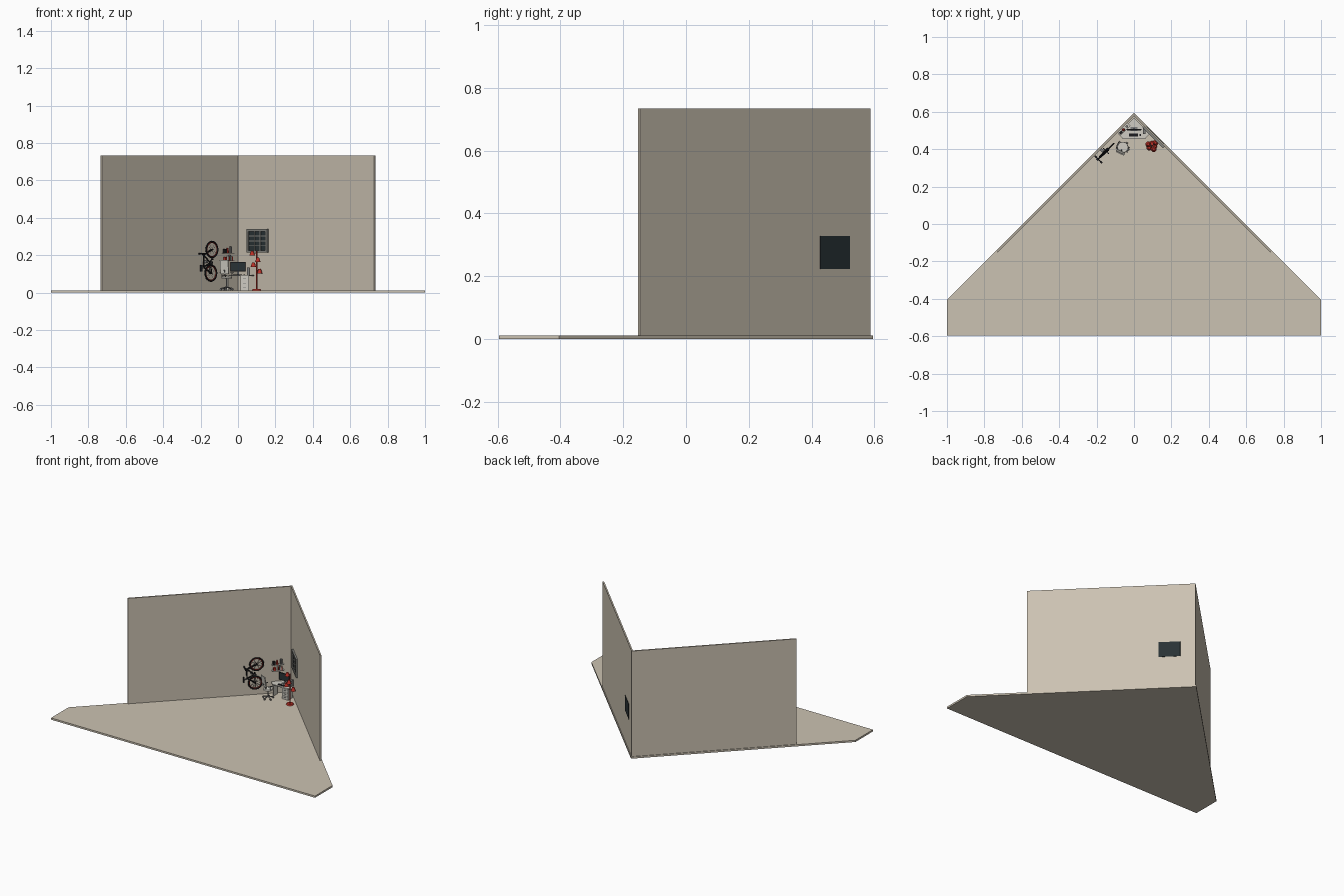
import bpy, bmesh
from math import radians, cos, sin, pi
from mathutils import Matrix, Vector

cube = bpy.data.objects.get("Cube")
if cube:
    bpy.data.objects.remove(cube)


def material(name, rgb):
    m = bpy.data.materials.new(name)
    m.use_nodes = True
    m.diffuse_color = (*rgb, 1)
    m.node_tree.nodes["Principled BSDF"].inputs["Base Color"].default_value = (*rgb, 1)
    return m


STONE = material("warm beige", (0.60, 0.54, 0.445))
GLASS = material("dark glass", (0.022, 0.032, 0.036))
FRAME = material("window grey", (0.23, 0.23, 0.21))
BLACK = material("black", (0.012, 0.012, 0.014))
RED = material("red", (0.5, 0.03, 0.02))
WHITE = material("off white", (0.62, 0.6, 0.54))
METAL = material("metal grey", (0.2, 0.2, 0.2))

# Local frames: x runs along a wall, y points into the room
APEX = 0.575
WORLD = Matrix.Identity(4)
CORNER = Matrix.Translation((0, APEX, 0))
LEFT_SIDE = CORNER @ Matrix.Rotation(radians(225), 4, "Z")
WINDOW_SIDE = CORNER @ Matrix.Rotation(radians(135), 4, "Z")


class Part:
    """One named object gathered from simple solids."""

    def __init__(self, name, frame=WORLD):
        self.name, self.frame = name, frame
        self.bm, self.mats = bmesh.new(), []

    def paint(self, verts, mat):
        if mat not in self.mats:
            self.mats.append(mat)
        for f in {f for v in verts for f in v.link_faces}:
            f.material_index = self.mats.index(mat)

    def box(self, center, size, mat, turn=0):
        m = Matrix.Translation(center) @ Matrix.Rotation(radians(turn), 4, "X") @ Matrix.Diagonal((*size, 1))
        self.paint(bmesh.ops.create_cube(self.bm, size=1, matrix=m)["verts"], mat)

    def rod(self, a, b, r, mat, r2=None, sides=10):
        a, b = Vector(a), Vector(b)
        m = Matrix.Translation((a + b) / 2) @ (b - a).to_track_quat("Z", "Y").to_matrix().to_4x4()
        made = bmesh.ops.create_cone(self.bm, cap_ends=True, segments=sides, radius1=r,
                                     radius2=r if r2 is None else r2, depth=(b - a).length, matrix=m)
        self.paint(made["verts"], mat)

    def ring(self, center, radius, tube, mat, n=28, k=6):
        # torus standing in the local xz plane
        c = Vector(center)
        rows = []
        for i in range(n):
            t = 2 * pi * i / n
            out = Vector((cos(t), 0, sin(t)))
            rows.append([self.bm.verts.new(c + out * (radius + tube * cos(2 * pi * j / k))
                                           + Vector((0, tube * sin(2 * pi * j / k), 0))) for j in range(k)])
        for i in range(n):
            p, q = rows[i], rows[(i + 1) % n]
            for j in range(k):
                self.bm.faces.new((p[j], q[j], q[(j + 1) % k], p[(j + 1) % k]))
        self.paint([v for row in rows for v in row], mat)

    def prism(self, outline, z0, z1, mat):
        low = [self.bm.verts.new((x, y, z0)) for x, y in outline]
        face = self.bm.faces.new(low)
        up = bmesh.ops.extrude_face_region(self.bm, geom=[face])["geom"]
        top = [g for g in up if isinstance(g, bmesh.types.BMVert)]
        bmesh.ops.translate(self.bm, verts=top, vec=(0, 0, z1 - z0))
        self.paint(low + top, mat)

    def done(self, smooth=False):
        bmesh.ops.recalc_face_normals(self.bm, faces=self.bm.faces[:])
        mesh = bpy.data.meshes.new(self.name)
        self.bm.to_mesh(mesh)
        self.bm.free()
        for m in self.mats:
            mesh.materials.append(m)
        ob = bpy.data.objects.new(self.name, mesh)
        ob.matrix_world = self.frame
        bpy.context.collection.objects.link(ob)
        if smooth:
            bpy.ops.object.select_all(action="DESELECT")
            ob.select_set(True)
            bpy.context.view_layer.objects.active = ob
            bpy.ops.object.shade_smooth_by_angle(angle=radians(40))


# Floor and corner walls
FLOOR = 0.012
p = Part("floor")
p.prism([(0, 0.595), (1, -0.405), (1, -0.595), (-1, -0.595), (-1, -0.405)], 0, FLOOR, STONE)
p.done()
p = Part("walls")
p.prism([(0, 0.588), (0.734, -0.146), (0.7275, -0.1525), (0, APEX),
         (-0.7275, -0.1525), (-0.734, -0.146)], FLOOR, 0.734, STONE)
p.done()

# Window: glass through the wall, frame and bars inside
p = Part("window", WINDOW_SIDE)
wx, wz = -0.152, 0.276
p.box((wx, -0.004, wz), (0.134, 0.014, 0.104), GLASS)
for s in (-1, 1):
    p.box((wx + s * 0.071, 0.005, wz), (0.013, 0.012, 0.126), FRAME)
    p.box((wx, 0.005, wz + s * 0.057), (0.155, 0.012, 0.012), FRAME)
    p.box((wx + s * 0.022, 0.004, wz), (0.005, 0.007, 0.104), FRAME)
for i in (-1, 0, 1):
    p.box((wx, 0.004, wz + i * 0.026), (0.134, 0.006, 0.004), FRAME)
p.done()

# Corner desk with drawers
p = Part("desk")
p.prism([(0, 0.568), (0.085, 0.483), (0.06, 0.455), (-0.06, 0.455), (-0.085, 0.483)], 0.088, 0.094, WHITE)
p.box((0.035, 0.485, 0.05), (0.045, 0.05, 0.076), WHITE)
for i in range(3):
    p.box((0.035, 0.459, 0.026 + i * 0.024), (0.039, 0.003, 0.02), WHITE)
    p.box((0.035, 0.4565, 0.026 + i * 0.024), (0.014, 0.003, 0.003), METAL)
p.box((-0.055, 0.48, 0.05), (0.006, 0.04, 0.076), WHITE)
p.done()

# Computer
p = Part("computer")
p.box((0, 0.505, 0.138), (0.08, 0.006, 0.05), BLACK)
p.box((0, 0.5015, 0.139), (0.074, 0.002, 0.044), GLASS)
p.box((0, 0.512, 0.108), (0.01, 0.005, 0.03), METAL)
p.box((0, 0.508, 0.0955), (0.036, 0.022, 0.003), METAL)
p.box((-0.003, 0.475, 0.0955), (0.05, 0.016, 0.003), BLACK)
p.box((0.034, 0.475, 0.0955), (0.007, 0.011, 0.004), BLACK)
p.box((0.055, 0.497, 0.114), (0.014, 0.03, 0.04), METAL)
p.done()

# Wall shelves with small objects
p = Part("wall_shelf", LEFT_SIDE)
for z in (0.17, 0.21):
    p.box((0.085, 0.011, z), (0.075, 0.022, 0.004), WHITE)
for i in range(5):
    h = 0.02 + 0.004 * (i % 3)
    p.box((0.06 + i * 0.007, 0.011, 0.172 + h / 2), (0.005, 0.015, h), (RED, WHITE, METAL)[i % 3])
p.box((0.107, 0.011, 0.181), (0.014, 0.014, 0.018), RED)
p.rod((0.065, 0.011, 0.212), (0.065, 0.011, 0.245), 0.007, METAL)
p.rod((0.09, 0.011, 0.212), (0.09, 0.011, 0.238), 0.008, RED, 0.005)
p.box((0.11, 0.011, 0.222), (0.016, 0.014, 0.02), BLACK)
p.done()

# Swivel chair facing the desk
p = Part("chair", Matrix.Translation((-0.06, 0.41, 0)) @ Matrix.Rotation(radians(-25), 4, "Z"))
for i in range(5):
    t = 2 * pi * i / 5
    x, y = 0.032 * cos(t), 0.032 * sin(t)
    p.rod((0, 0, 0.03), (x, y, 0.022), 0.003, METAL)
    p.rod((x, y - 0.003, 0.018), (x, y + 0.003, 0.018), 0.006, METAL)
p.rod((0, 0, 0.025), (0, 0, 0.074), 0.004, METAL)
p.rod((0, 0, 0.074), (0, 0, 0.083), 0.03, WHITE, 0.028, 20)
p.rod((0, -0.012, 0.074), (0, -0.032, 0.12), 0.003, METAL)
p.box((0, -0.03, 0.137), (0.048, 0.006, 0.075), WHITE, 8)
for s in (-1, 1):
    p.rod((s * 0.028, 0, 0.078), (s * 0.031, 0, 0.105), 0.002, METAL)
    p.box((s * 0.031, 0, 0.106), (0.006, 0.034, 0.004), METAL)
p.done(True)

# Bicycle hung upright on the wall, front wheel on top
p = Part("bicycle", LEFT_SIDE)
V = 0.025
rear, front, crank = (0.23, V, 0.104), (0.222, V, 0.23), (0.236, V, 0.16)
seat, head, bars = (0.283, V, 0.136), (0.284, V, 0.2), (0.297, V, 0.208)
for hub in (rear, front):
    p.ring(hub, 0.043, 0.0042, BLACK)
    p.ring(hub, 0.037, 0.0022, RED)
    h = Vector(hub)
    p.rod(h - Vector((0, 0.009, 0)), h + Vector((0, 0.009, 0)), 0.004, BLACK)
    for i in range(6):
        t = pi * i / 6
        d = Vector((cos(t), 0, sin(t))) * 0.037
        p.rod(h - d, h + d, 0.0007, METAL, sides=4)
for a, b in ((crank, seat), (crank, head), (seat, head), (head, bars)):
    p.rod(a, b, 0.004, BLACK)
for s in (-0.007, 0.007):
    for a, b in ((rear, crank), (rear, seat), (front, head)):
        p.rod((a[0], V + s, a[2]), (b[0], V + s / 2, b[2]), 0.0025, BLACK)
    p.rod((crank[0], V + s, crank[2]), (crank[0], V + 1.7 * s, crank[2] + 2.6 * s), 0.002, METAL)
    p.box((crank[0], V + 2.3 * s, crank[2] + 2.6 * s), (0.006, 0.01, 0.009), BLACK)
p.rod((crank[0], V + 0.006, crank[2]), (crank[0], V + 0.008, crank[2]), 0.013, BLACK, sides=18)
p.rod(seat, (0.3, V, 0.127), 0.003, METAL)
p.box((0.303, V, 0.129), (0.006, 0.014, 0.034), BLACK)
p.rod((bars[0], 0.003, bars[2]), (bars[0], 0.055, bars[2]), 0.003, BLACK)
for y in (0.008, 0.05):
    p.rod((bars[0], y - 0.006, bars[2]), (bars[0], y + 0.006, bars[2]), 0.0045, BLACK)
p.box((0.25, 0.008, 0.165), (0.012, 0.016, 0.012), METAL)
p.done(True)

# Red floor lamp with staggered shades
p = Part("floor_lamp", Matrix.Translation((0.1, 0.42, 0)))
p.rod((0, 0, FLOOR), (0, 0, 0.02), 0.024, RED, 0.02, 20)
p.rod((0, 0, 0.02), (0, 0, 0.222), 0.0035, RED)
for x, y, z in ((-0.024, 0.006, 0.21), (0.006, -0.02, 0.175), (-0.018, -0.012, 0.148), (0.015, 0.014, 0.115)):
    p.rod((0, 0, z), (x, y, z), 0.002, METAL)
    p.rod((x, y, z - 0.012), (x, y, z + 0.012), 0.015, RED, 0.007, 16)
p.done(True)
